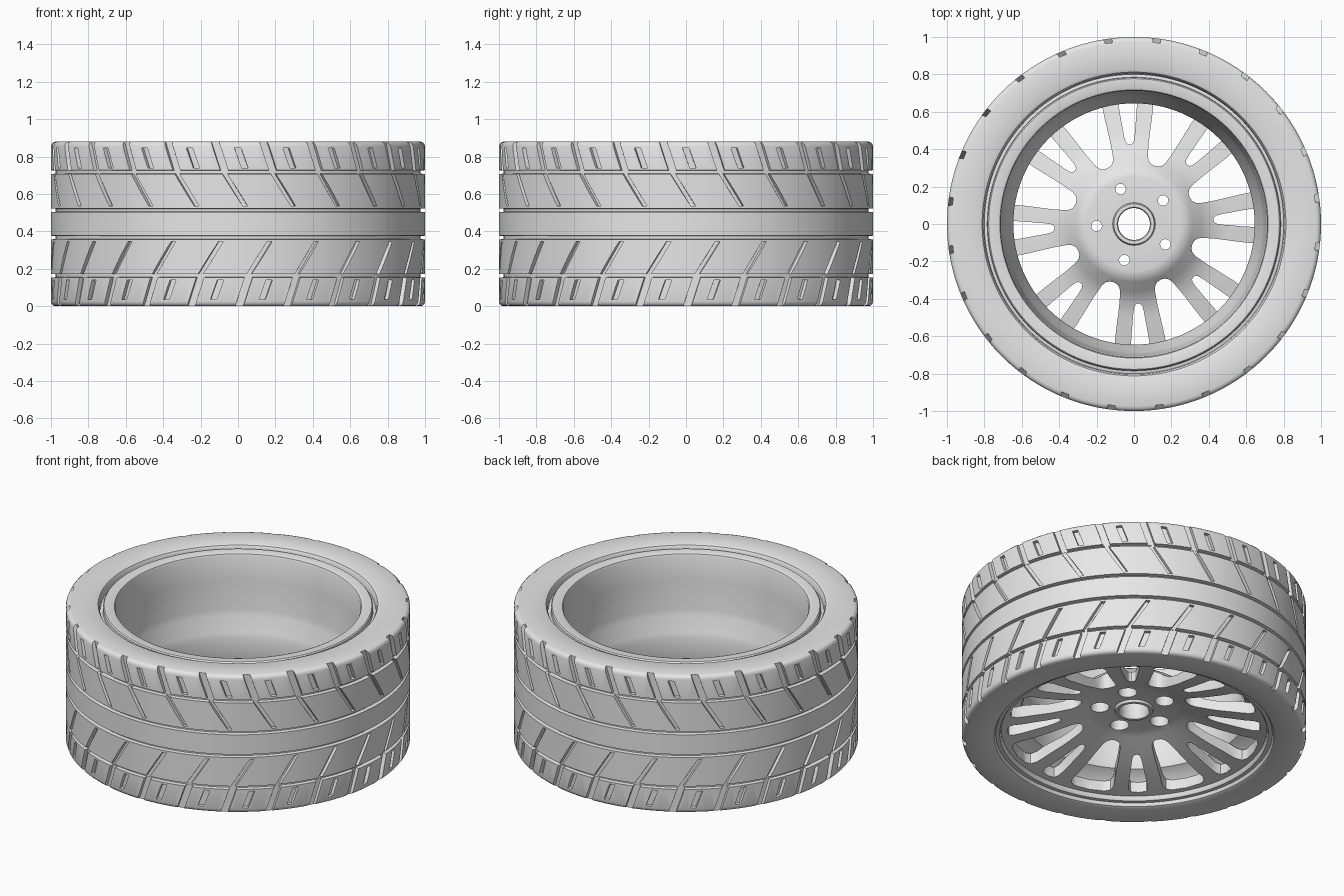
import bpy
import bmesh
from math import pi, sin, cos, radians

cube = bpy.data.objects.get("Cube")
if cube:
    bpy.data.objects.remove(cube, do_unlink=True)

H = 0.88      # wheel width
MID = H / 2

grey = bpy.data.materials.new("plain_grey")
grey.use_nodes = True
grey.diffuse_color = (0.8, 0.8, 0.8, 1)
grey.node_tree.nodes["Principled BSDF"].inputs["Base Color"].default_value = (0.8, 0.8, 0.8, 1)


def polar(r, a, z):
    return (r * cos(a), r * sin(a), z)


def finish(bm, name):
    bmesh.ops.recalc_face_normals(bm, faces=bm.faces)
    mesh = bpy.data.meshes.new(name)
    bm.to_mesh(mesh)
    bm.free()
    mesh.materials.append(grey)
    obj = bpy.data.objects.new(name, mesh)
    bpy.context.collection.objects.link(obj)
    return obj


def lathe(name, profile, segments):
    """Spin a closed (radius, height) profile around z."""
    bm = bmesh.new()
    rings = [[bm.verts.new(polar(r, 2 * pi * s / segments, z)) for r, z in profile]
             for s in range(segments)]
    n = len(profile)
    for s in range(segments):
        a, b = rings[s], rings[(s + 1) % segments]
        for i in range(n):
            j = (i + 1) % n
            bm.faces.new((a[i], b[i], b[j], a[j]))
    return finish(bm, name)


def prism(bm, bottom, top):
    """Closed solid between two matching outlines."""
    lo = [bm.verts.new(p) for p in bottom]
    hi = [bm.verts.new(p) for p in top]
    bm.faces.new(lo)
    bm.faces.new(hi)
    for i in range(len(lo)):
        j = (i + 1) % len(lo)
        bm.faces.new((lo[i], lo[j], hi[j], hi[i]))


def carve(obj, cutter):
    cutter.hide_render = True
    mod = obj.modifiers.new("carve", "BOOLEAN")
    mod.operation = "DIFFERENCE"
    mod.solver = "EXACT"
    mod.object = cutter
    activate(obj)
    bpy.ops.object.modifier_apply(modifier=mod.name)
    bpy.data.objects.remove(cutter, do_unlink=True)


def activate(obj):
    bpy.ops.object.select_all(action="DESELECT")
    obj.select_set(True)
    bpy.context.view_layer.objects.active = obj


# Tyre: half the section up to the middle, mirrored in height
half = [(0.80, 0.05), (0.804, 0.02), (0.812, 0.006), (0.825, 0),
        (0.975, 0), (0.988, 0.004), (0.996, 0.012), (1, 0.025)]
for g in (0.163, 0.367):
    half += [(1, g - 0.01), (0.975, g - 0.008), (0.975, g + 0.008), (1, g + 0.01)]
tyre = lathe("tyre", half + [(r, H - z) for r, z in reversed(half)], 192)

# Slanted tread slots: start height, start offset, end height, end offset, width
slots = [(-0.02, 0.0, 0.161, 0.06, 0.042),
         (0.165, 0.055, 0.345, 0.17, 0.026),
         (0.035, 0.13, 0.14, 0.168, 0.034)]
bm = bmesh.new()
for k in range(24):
    for upper in (False, True):
        base = radians(15 * k + (7.5 if upper else 0))
        for z0, x0, z1, x1, w in slots:
            corners = [(x0 - w / 2, z0), (x0 + w / 2, z0), (x1 + w / 2, z1), (x1 - w / 2, z1)]
            if upper:
                corners = [(x, H - z) for x, z in corners]
            prism(bm, [polar(0.977, base + x, z) for x, z in corners],
                  [polar(1.04, base + x, z) for x, z in corners])
carve(tyre, finish(bm, "slot_cutter"))

# Rim barrel with a drop centre and a flared front lip
rim = lathe("rim_barrel", [
    (0.81, 0.83), (0.785, 0.835), (0.783, 0.86), (0.777, 0.867), (0.73, 0.867), (0.717, 0.862),
    (0.712, 0.85), (0.705, 0.70), (0.694, 0.52), (0.688, 0.48), (0.654, 0.39), (0.645, 0.35),
    (0.645, 0.21), (0.66, 0.17), (0.74, 0.13), (0.765, 0.09), (0.772, 0.035),
    (0.78, 0.025), (0.81, 0.025)], 128)

# Concave wheel face, later cut into forked spokes
spokes = lathe("hub_and_spokes", [
    (0.085, 0.185), (0.09, 0.175), (0.108, 0.175), (0.114, 0.19), (0.25, 0.187), (0.29, 0.175),
    (0.37, 0.147), (0.5, 0.108), (0.65, 0.073), (0.78, 0.05),
    (0.78, 0.11), (0.65, 0.15), (0.5, 0.172), (0.42, 0.195), (0.36, 0.235), (0.31, 0.285),
    (0.28, 0.305), (0.25, 0.31), (0.114, 0.31), (0.108, 0.332), (0.09, 0.332), (0.085, 0.322)], 128)

# Openings as (radius, half width): wide between spokes, narrow inside each fork
wide = [(0.33, 0), (0.334, 0.02), (0.345, 0.037), (0.37, 0.052), (0.45, 0.073), (0.60, 0.105),
        (0.69, 0.128), (0.725, 0.122), (0.74, 0.09), (0.745, 0)]
narrow = [(0.425, 0), (0.429, 0.012), (0.44, 0.021), (0.47, 0.028), (0.60, 0.045),
          (0.70, 0.056), (0.73, 0.046), (0.737, 0)]


def opening(bm, outline, angle):
    pts = outline + [(r, -w) for r, w in reversed(outline[1:-1])]
    ring = [polar(r, angle + w / r, 0) for r, w in pts]
    prism(bm, [(x, y, -0.1) for x, y, z in ring], [(x, y, 0.6) for x, y, z in ring])


bm = bmesh.new()
for k in range(8):
    fork = radians(3 + 45 * k)
    opening(bm, narrow, fork)
    opening(bm, wide, fork + radians(22.5))
carve(spokes, finish(bm, "opening_cutter"))


# Five bolt holes with wide recesses on the front
def bolt_cutter(name, radius, low, high):
    bm = bmesh.new()
    for k in range(5):
        cx, cy, _ = polar(0.2, radians(39 + 72 * k), 0)
        ring = [(cx + radius * cos(2 * pi * i / 24), cy + radius * sin(2 * pi * i / 24))
                for i in range(24)]
        prism(bm, [(x, y, low) for x, y in ring], [(x, y, high) for x, y in ring])
    return finish(bm, name)


carve(spokes, bolt_cutter("recess_cutter", 0.055, 0, 0.265))
carve(spokes, bolt_cutter("bolt_cutter", 0.028, 0.1, 0.5))

for obj in (tyre, rim, spokes):
    activate(obj)
    bpy.ops.object.shade_smooth_by_angle(angle=radians(32))
